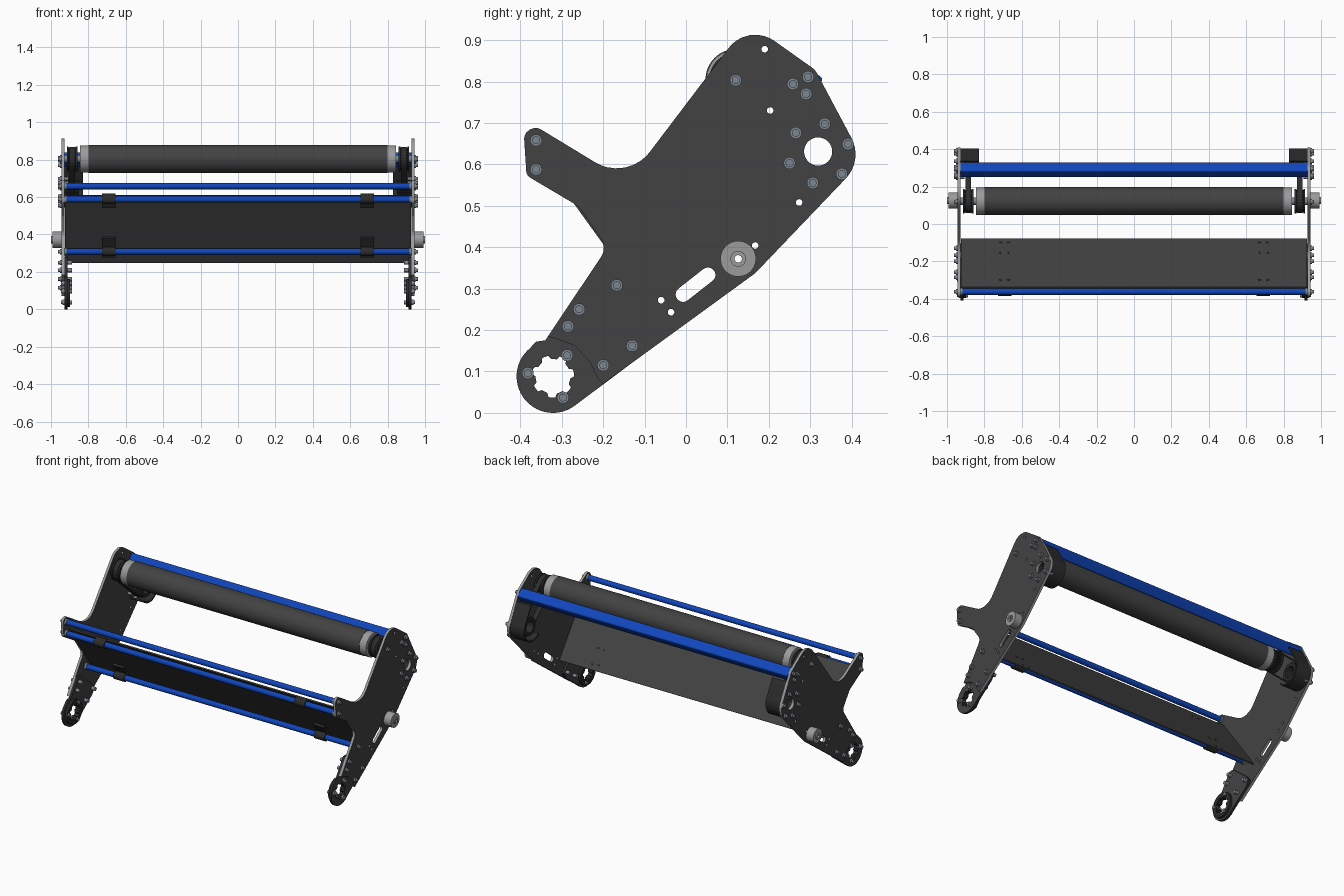
import bpy, bmesh
from math import sin, cos, pi, tan, radians, atan2
from mathutils import Vector, Matrix

if "Cube" in bpy.data.objects:
    bpy.data.objects.remove(bpy.data.objects["Cube"])

def material(name, rgb):
    m = bpy.data.materials.new(name)
    m.diffuse_color = (*rgb, 1)
    m.use_nodes = True
    m.node_tree.nodes["Principled BSDF"].inputs["Base Color"].default_value = m.diffuse_color
    return m

DARK = material("dark_grey", (0.055, 0.055, 0.055))
BLACK = material("black", (0.025, 0.025, 0.025))
BLUE = material("blue", (0.005, 0.06, 0.5))
STEEL = material("steel", (0.2, 0.24, 0.28))
LIGHT = material("light_grey", (0.33, 0.33, 0.33))
AXES = Matrix(((0, 0, 1, 0), (1, 0, 0, 0), (0, 1, 0, 0), (0, 0, 0, 1)))  # (y, z, x) -> world

def circle(y, z, r, n=32):
    return [(y + r * cos(2 * pi * i / n), z + r * sin(2 * pi * i / n)) for i in range(n)]

def arc(y, z, r, a0, a1, n=12):
    return [(y + r * cos(radians(a0 + (a1 - a0) * i / n)),
             z + r * sin(radians(a0 + (a1 - a0) * i / n))) for i in range(n + 1)]

def capsule(p, q, r):
    a = atan2(q[1] - p[1], q[0] - p[0]) * 180 / pi
    return arc(*q, r, a - 90, a + 90) + arc(*p, r, a + 90, a + 270)

def gear(y, z, r, depth, teeth, per=4):
    n = teeth * per
    return [(y + (r - depth * (i % per >= per // 2)) * cos(2 * pi * i / n),
             z + (r - depth * (i % per >= per // 2)) * sin(2 * pi * i / n)) for i in range(n)]

def rounded(corners, n=8):
    """Polygon with a fillet radius at each (y, z, r) corner."""
    out = []
    for i, (y, z, r) in enumerate(corners):
        p = Vector((y, z, 0))
        if r == 0:
            out.append((y, z))
            continue
        a = (Vector((*corners[i - 1][:2], 0)) - p).normalized()
        b = (Vector((*corners[(i + 1) % len(corners)][:2], 0)) - p).normalized()
        half = a.angle(b) / 2
        c = p + (a + b).normalized() * r / sin(half)
        t = r / tan(half)
        s, e = p + a * t - c, p + b * t - c
        out += [tuple((c + s.lerp(e, k / n).normalized() * r)[:2]) for k in range(n + 1)]
    return out

def profile(name, loops, x0, x1, mat, edge=None):
    """Extrude y-z outlines (inner loops become holes) from x0 to x1."""
    cu = bpy.data.curves.new(name, 'CURVE')
    cu.dimensions, cu.fill_mode = '2D', 'BOTH'
    cu.extrude = abs(x1 - x0) / 2
    for pts in loops:
        sp = cu.splines.new('POLY')
        sp.points.add(len(pts) - 1)
        for pt, (y, z) in zip(sp.points, pts):
            pt.co = (y, z, 0, 1)
        sp.use_cyclic_u = True
    tmp = bpy.data.objects.new(name + "_outline", cu)
    bpy.context.collection.objects.link(tmp)
    deps = bpy.context.evaluated_depsgraph_get()
    me = bpy.data.meshes.new_from_object(tmp.evaluated_get(deps))
    bpy.data.objects.remove(tmp)
    me.transform(Matrix.Translation(((x0 + x1) / 2, 0, 0)) @ AXES)
    bm = bmesh.new()
    bm.from_mesh(me)
    bmesh.ops.remove_doubles(bm, verts=bm.verts, dist=1e-5)
    bmesh.ops.recalc_face_normals(bm, faces=bm.faces)
    for f in bm.faces:
        f.material_index = int(edge is not None and abs(f.normal.x) < 0.5)
    return finish(name, bm, [mat, edge] if edge else [mat], me)

def finish(name, bm, mats, me=None):
    me = me or bpy.data.meshes.new(name)
    bm.to_mesh(me)
    bm.free()
    me.name = name
    indices = [p.material_index for p in me.polygons]
    me.materials.clear()
    for m in mats:
        me.materials.append(m)
    me.polygons.foreach_set("material_index", indices)
    ob = bpy.data.objects.new(name, me)
    bpy.context.collection.objects.link(ob)
    bpy.ops.object.select_all(action='DESELECT')
    ob.select_set(True)
    bpy.context.view_layer.objects.active = ob
    bpy.ops.object.shade_smooth_by_angle()
    return ob

def cylinders(name, items, mat, n=32):
    """One object from (y, z, r, x0, x1) cylinders along x."""
    bm = bmesh.new()
    for y, z, r, x0, x1 in items:
        m = Matrix.Translation(((x0 + x1) / 2, y, z)) @ Matrix.Rotation(pi / 2, 4, 'Y')
        bmesh.ops.create_cone(bm, cap_ends=True, segments=n, radius1=r, radius2=r,
                              depth=abs(x1 - x0), matrix=m)
    return finish(name, bm, [mat])

FOOT, MOTOR, ROLL, HUB = (-0.321, 0.088), (0.319, 0.631), (0.122, 0.804), (0.126, 0.372)

plate = rounded([(0.150, 0.943, 0.08), (0.312, 0.828, 0.04), (0.428, 0.61, 0.084),
                 (0.167, 0.337, 0.05), (-0.2, 0.07, 0), (-0.213, 0.083, 0), (-0.232, 0.122, 0),
                 (-0.268, 0.162, 0), (-0.316, 0.18, 0), (-0.334, 0.184, 0), (-0.19, 0.399, 0.04),
                 (-0.26, 0.499, 0.03), (-0.385, 0.573, 0.02), (-0.394, 0.711, 0.027),
                 (-0.142, 0.558, 0.1)])
plate_holes = [capsule((-0.007, 0.286), (0.053, 0.333), 0.018), circle(*MOTOR, 0.034), circle(*HUB, 0.009, 16)]
plate_holes += [circle(y, z, 0.008, 16) for y, z in
                [(0.19, 0.878), (0.203, 0.73), (0.273, 0.508), (0.167, 0.404), (-0.06, 0.272), (-0.036, 0.243)]]
foot = arc(*FOOT, 0.088, 130, 307, 28) + [(-0.13, 0.121), (-0.105, 0.16), (-0.13, 0.19),
                                         (-0.24, 0.28), (-0.27, 0.28), (-0.34, 0.175), (-0.362, 0.172)]
foot_hole = gear(*FOOT, 0.051, 0.009, 7, 8)
BOLTS = [(-0.362, 0.658), (-0.362, 0.588), (0.12, 0.803), (0.258, 0.794), (0.295, 0.811), (0.29, 0.77),
         (0.335, 0.698), (0.265, 0.676), (0.25, 0.603), (0.391, 0.649), (0.376, 0.577), (0.306, 0.555),
         (-0.167, 0.308), (-0.258, 0.25), (-0.285, 0.209), (-0.13, 0.162), (-0.2, 0.115)]
FOOT_BOLTS = [(-0.287, 0.139), (-0.382, 0.096), (-0.297, 0.037)]
shroud = (arc(*MOTOR, 0.086, -135, 28, 24) + [(0.338, 0.775), (0.331, 0.771)]
          + arc(*MOTOR, 0.077, 28, -135, 24))

for s, side in ((-1, "left"), (1, "right")):
    # side plates and feet
    profile(side + "_side_plate", [plate] + plate_holes, s * 0.928, s * 0.944, DARK, LIGHT)
    profile(side + "_foot_bracket", [foot, foot_hole], s * 0.912, s * 0.928, DARK, BLACK)
    profile(side + "_foot_ring", [circle(*FOOT, 0.075, 40), foot_hole], s * 0.897, s * 0.912, BLACK)
    # bolts with washers
    items = []
    for pts, x in ((BOLTS, 0.944), (FOOT_BOLTS, 0.928)):
        for y, z in pts:
            items += [(y, z, 0.0145, s * x, s * (x + 0.009)), (y, z, 0.0095, s * x, s * (x + 0.018))]
    for y, z in BOLTS[13:] + FOOT_BOLTS:
        items.append((y, z, 0.011, s * 0.888, s * 0.93))
    for y, z in BOLTS[6:12]:
        items.append((y, z, 0.009, s * 0.905, s * 0.93))
    cylinders(side + "_bolts", items, STEEL, 16)
    # outer hub
    profile(side + "_hub", [circle(*HUB, 0.043, 40), circle(*HUB, 0.009, 16)], s * 0.944, s * 0.993, LIGHT)
    profile(side + "_hub_sleeve", [circle(*HUB, 0.019), circle(*HUB, 0.009, 16)], s * 0.944, s, LIGHT)
    # roller end collar, shaft and drive pulley
    profile(side + "_roller_collar", [circle(*ROLL, 0.073, 48), circle(*ROLL, 0.05, 32)],
            s * 0.80, s * 0.845, LIGHT)
    cylinders(side + "_roller_shaft", [(*ROLL, 0.02, s * 0.79, s * 0.93), (*ROLL, 0.052, s * 0.80, s * 0.838)], STEEL)
    profile(side + "_roller_pulley", [gear(*ROLL, 0.06, 0.005, 24)], s * 0.868, s * 0.905, BLACK)
    cylinders(side + "_pulley_flanges", [(*ROLL, 0.066, s * 0.858, s * 0.868),
                                         (*ROLL, 0.066, s * 0.905, s * 0.915)], BLACK, 40)
    # drive ring, belt and rear shroud
    profile(side + "_drive_ring", [gear(*MOTOR, 0.057, 0.005, 22), circle(*MOTOR, 0.036)],
            s * 0.85, s * 0.928, BLACK)
    profile(side + "_drive_belt", [capsule(ROLL, MOTOR, 0.064), capsule(ROLL, MOTOR, 0.058)],
            s * 0.872, s * 0.902, BLACK)
    profile(side + "_shroud", [shroud], s * 0.83, s * 0.928, BLACK)

# main roller
cylinders("main_roller", [(*ROLL, 0.075, -0.80, 0.80)], DARK, 64)

# blue cross tubes
TUBES = [(-0.362, 0.658), (-0.362, 0.588), (-0.167, 0.308)]
for (y, z), nm in zip(TUBES, ("upper_front_tube", "middle_front_tube", "lower_front_tube")):
    cylinders(nm, [(y, z, 0.0165, -0.918, 0.918)], BLUE)
    cylinders(nm + "_end_caps", [(y, z, 0.02, s * 0.916, s * 0.928) for s in (-1, 1)], STEEL)

# rear square beam
rot = Matrix.Rotation(radians(-36), 2)
square = [tuple(rot @ Vector((a * 0.03, b * 0.03)) + Vector((0.29, 0.80)))
          for a, b in ((-1, -1), (1, -1), (1, 1), (-1, 1))]
profile("rear_beam", [rounded([(*p, 0.008) for p in square], 4)], -0.928, 0.928, BLUE)

# sloping guard panel, located by distance along (d) and across (n) its slope
D, N, TOP = Vector((0.585, -0.811)), Vector((0.811, 0.585)), Vector((-0.34, 0.61))

def slab(a0, a1, b0, b1):
    return [tuple(TOP + D * a + N * b) for a, b in ((a0, b0), (a1, b0), (a1, b1), (a0, b1))]

profile("guard_panel", [slab(0, 0.444, -0.005, 0.003)], -0.926, 0.926, DARK)

# clips holding the panel to the tubes, with their screws
for s, side in ((-1, "left"), (1, "right")):
    for (y, z), nm, before, after in ((TUBES[1], "upper", 0.02, 0.065), (TUBES[2], "lower", 0.075, 0.05)):
        a = (Vector((y, z)) - TOP).dot(D)
        x0, x1 = s * 0.69 - 0.036, s * 0.69 + 0.036
        profile(f"{side}_{nm}_clip_ring", [circle(y, z, 0.024), circle(y, z, 0.0165)], x0, x1, BLACK)
        profile(f"{side}_{nm}_clip_base", [slab(a - before, a + after, -0.018, -0.005)], x0, x1, BLACK)
    bm = bmesh.new()
    for a in (0.068, 0.316, 0.41):
        for x in (0.671, 0.714):
            p = TOP + D * a + N * 0.003
            q = Vector((0, *N)).to_track_quat('Z', 'Y').to_matrix().to_4x4()
            bmesh.ops.create_cone(bm, cap_ends=True, segments=12, radius1=0.007, radius2=0.007,
                                  depth=0.003, matrix=Matrix.Translation((s * x, *p)) @ q)
    finish(side + "_panel_screws", bm, [BLACK])
